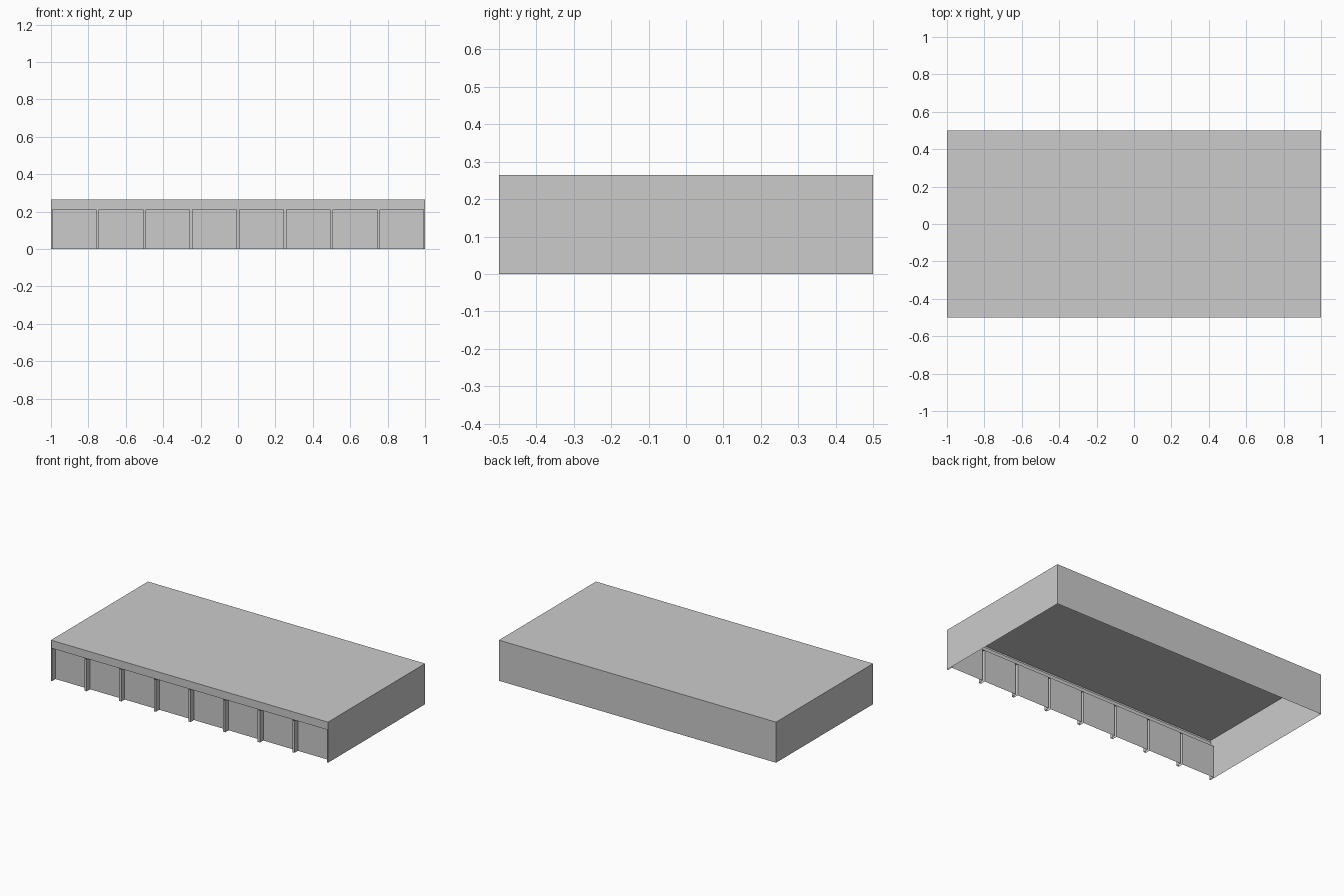
import bpy

if "Cube" in bpy.data.objects:
    bpy.data.objects.remove(bpy.data.objects["Cube"])

L, D, H = 1.0, 0.5, 0.265      # half length, half depth, height
DOOR_H, DOOR_Y, PW = 0.21, -0.465, 0.016
BAYS = 8


def mesh(name, verts, faces):
    me = bpy.data.meshes.new(name)
    me.from_pydata(verts, [], faces)
    ob = bpy.data.objects.new(name, me)
    bpy.context.collection.objects.link(ob)
    return ob


def strip(name, path, offset):
    """Sweep an open polyline along an offset vector into a thin sheet."""
    n = len(path)
    moved = [tuple(p[i] + offset[i] for i in range(3)) for p in path]
    return mesh(name, path + moved,
                [(i, i + 1, n + i + 1, n + i) for i in range(n - 1)])


# Side and back walls, open underneath
strip("outer_walls", [(L, -D, 0), (L, D, 0), (-L, D, 0), (-L, -D, 0)][::-1], (0, 0, H))

# Flat roof sheet
strip("roof", [(-L, -D, H), (L, -D, H)], (0, 2 * D, 0))

# Front lintel with a slim overhanging roof edge
strip("front_lintel", [(-L, DOOR_Y, DOOR_H), (-L, -0.494, DOOR_H), (-L, -0.494, 0.252),
                       (-L, -D, 0.252), (-L, -D, H)], (2 * L, 0, 0))

# Pillars between the bays and at both ends
edges = []
for i in range(BAYS + 1):
    c = -L + i * 2 * L / BAYS
    a, b = max(c - PW / 2, -L), min(c + PW / 2, L)
    edges.append((a, b))
    strip("pillar", [(a, DOOR_Y, 0), (a, -D, 0), (b, -D, 0), (b, DOOR_Y, 0)],
          (0, 0, DOOR_H))

# Recessed garage doors
for left, right in zip(edges, edges[1:]):
    strip("garage_door", [(left[1], DOOR_Y, 0), (right[0], DOOR_Y, 0)], (0, 0, DOOR_H))
